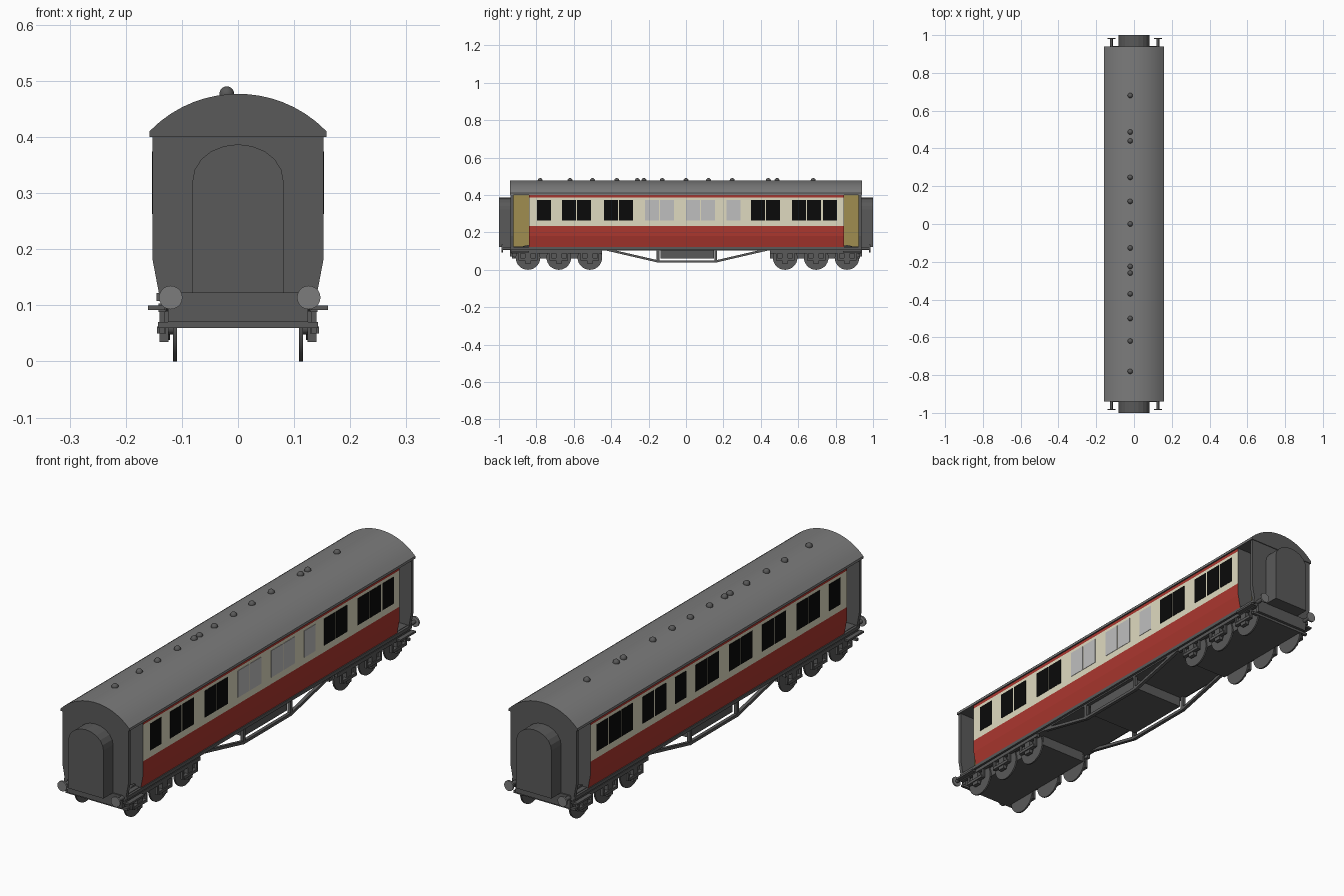
import bpy, bmesh, math
from mathutils import Matrix

if "Cube" in bpy.data.objects:
    bpy.data.objects.remove(bpy.data.objects["Cube"])


def mat(name, r, g, b):
    m = bpy.data.materials.new(name)
    m.diffuse_color = (r, g, b, 1)
    m.use_nodes = True
    m.node_tree.nodes["Principled BSDF"].inputs["Base Color"].default_value = m.diffuse_color
    return m


DARK = mat("dark_grey", 0.10, 0.10, 0.10)
ROOF = mat("roof_grey", 0.20, 0.20, 0.20)
RED = mat("red", 0.41, 0.038, 0.028)
CREAM = mat("cream", 0.74, 0.70, 0.53)
GOLD = mat("gold_brown", 0.35, 0.27, 0.08)
BLACK = mat("black_glass", 0.003, 0.003, 0.003)
PALE = mat("pale_glass", 0.52, 0.52, 0.52)


def finish(name, bm, mats, smooth=False):
    bmesh.ops.recalc_face_normals(bm, faces=bm.faces)
    me = bpy.data.meshes.new(name)
    bm.to_mesh(me)
    bm.free()
    for m in mats:
        me.materials.append(m)
    ob = bpy.data.objects.new(name, me)
    bpy.context.collection.objects.link(ob)
    if smooth:
        bpy.ops.object.select_all(action='DESELECT')
        ob.select_set(True)
        bpy.context.view_layer.objects.active = ob
        bpy.ops.object.shade_smooth_by_angle(angle=math.radians(35))
    return ob


def add_box(bm, x0, x1, y0, y1, z0, z1):
    m = Matrix.Translation(((x0 + x1) / 2, (y0 + y1) / 2, (z0 + z1) / 2))
    m = m @ Matrix.Diagonal((abs(x1 - x0), abs(y1 - y0), abs(z1 - z0), 1))
    bmesh.ops.create_cube(bm, size=1, matrix=m)


def boxes(name, items, m):
    bm = bmesh.new()
    for it in items:
        add_box(bm, *it)
    return finish(name, bm, [m])


def prism(name, pts, y0, y1, mats, rule=None, smooth=False):
    """Extrude an (x, z) outline along y; rule picks a material per face."""
    bm = bmesh.new()
    a = [bm.verts.new((x, y0, z)) for x, z in pts]
    b = [bm.verts.new((x, y1, z)) for x, z in pts]
    n = len(pts)
    bm.faces.new(a)
    bm.faces.new(b[::-1])
    for i in range(n):
        bm.faces.new((a[i], b[i], b[(i + 1) % n], a[(i + 1) % n]))
    bm.normal_update()
    if rule:
        for f in bm.faces:
            f.material_index = rule(f)
    return finish(name, bm, mats, smooth)


def add_cyl(bm, r, d, loc, axis, seg=24, r2=None):
    rot = Matrix.Rotation(math.pi / 2, 4, 'Y' if axis == 'X' else 'X')
    bmesh.ops.create_cone(bm, cap_ends=True, segments=seg, radius1=r,
                          radius2=r if r2 is None else r2, depth=d,
                          matrix=Matrix.Translation(loc) @ rot)


def mirrored(half):
    return half + [(-x, z) for x, z in half[::-1]]


# Body: tapered lower side, colour bands by height
side = [(0.141, 0.122), (0.152, 0.18), (0.152, 0.235), (0.152, 0.387), (0.152, 0.402)]


def band(f):
    if abs(f.normal.x) < 0.5:
        return 0
    return 2 if 0.235 < f.calc_center_median().z < 0.387 else 1


prism("body", mirrored(side), -0.84, 0.845, [DARK, RED, CREAM], band)

# Open vestibules: outer end walls and recessed inner doors
for s, tag in ((-1, "front"), (1, "back")):
    prism(tag + "_end_wall", mirrored(side), s * 0.922, s * 0.937, [DARK])
    boxes(tag + "_vestibule_doors", [(-0.08, 0.08, s * 0.84, s * 0.923, 0.122, 0.402)], GOLD)

# Arched roof with darker end faces
R = 0.22
top = [(0.158 - 0.158 * i / 8) for i in range(9)]
roof_half = [(0.158, 0.40)] + [(x, 0.477 - R + math.sqrt(R * R - x * x)) for x in top]
roof_pts = roof_half + [(-x, z) for x, z in roof_half[-2::-1]]
prism("roof", roof_pts, -0.94, 0.94, [ROOF, DARK],
      lambda f: 1 if abs(f.normal.y) > 0.9 or f.normal.z < -0.9 or f.calc_center_median().z < 0.403 else 0, True)

# Roof ventilators
bm = bmesh.new()
for y in (-0.78, -0.62, -0.5, -0.37, -0.26, -0.225, -0.127, 0, 0.12, 0.247, 0.44, 0.487, 0.68):
    bmesh.ops.create_uvsphere(bm, u_segments=14, v_segments=8, radius=0.0135,
                              matrix=Matrix.Translation((-0.02, y, 0.477)))
finish("roof_vents", bm, [DARK], True)

# Windows: same layout on both sides, the middle right ones are pale
starts = [-0.797, -0.663, -0.582, -0.438, -0.358, -0.219, -0.139, 0.001, 0.081, 0.217,
          0.348, 0.428, 0.567, 0.648, 0.732]


def panes(sx, ys):
    return [(sx * 0.148, sx * 0.1535, y, y + 0.074, 0.263, 0.374) for y in ys]


boxes("left_windows", panes(-1, starts), BLACK)
boxes("right_windows", panes(1, starts[:5] + starts[10:]), BLACK)
boxes("right_pale_windows", panes(1, starts[5:10]), PALE)

# Arched gangway at each end
arch = [(0.081, 0.122), (0.081, 0.322)]
arch += [(0.081 * math.cos(a), 0.322 + 0.065 * math.sin(a))
         for a in [math.pi / 2 * i / 5 for i in range(1, 6)]]
arch += [(-x, z) for x, z in arch[-2::-1]]
for s, tag in ((-1, "front"), (1, "back")):
    prism(tag + "_gangway", arch, s * 0.93, s * 1.0, [DARK])

# Underframe floor, buffer beams and door steps
boxes("underframe", [(-0.135, 0.135, -0.937, 0.937, 0.102, 0.124)]
      + [(sx * 0.125, sx * 0.145, -0.937, 0.937, 0.108, 0.122) for sx in (-1, 1)], DARK)
boxes("buffer_beams", [(-0.125, 0.125, s * 0.925, s * 0.942, 0.07, 0.123) for s in (-1, 1)], DARK)
boxes("door_steps", [(sx * 0.13, sx * 0.16, s * 0.84, s * 0.94, 0.092, 0.1)
                     for s in (-1, 1) for sx in (-1, 1)], DARK)

# Buffers
shanks, heads = bmesh.new(), bmesh.new()
for s in (-1, 1):
    for x in (-0.12, 0.126):
        add_cyl(shanks, 0.008, 0.05, (x, s * 0.958, 0.114), 'Y', 12)
        add_cyl(heads, 0.021, 0.007, (x, s * 0.982, 0.114), 'Y', 20)
finish("buffer_shanks", shanks, [DARK], True)
finish("buffer_heads", heads, [ROOF], True)

# Six-wheel bogies
for s, tag in ((-1, "front"), (1, "back")):
    ys = [s * y + 0.008 for y in (0.853, 0.688, 0.522)]
    boxes(tag + "_bogie_frame",
          [(-0.106, 0.106, s * 0.45, s * 0.925, 0.06, 0.105),
           (-0.143, 0.143, s * 0.918, s * 0.93, 0.06, 0.07)]
          + [(sx * 0.128, sx * 0.142, s * 0.45, s * 0.935, 0.088, 0.103) for sx in (-1, 1)], DARK)
    wheels, axle_boxes = bmesh.new(), bmesh.new()
    for y in ys:
        for sx in (-1, 1):
            add_cyl(wheels, 0.066, 0.007, (sx * 0.112, y, 0.066), 'X', 28)
            add_cyl(wheels, 0.012, 0.02, (sx * 0.12, y, 0.06), 'X', 12)
            # Axle box, hangers and leaf spring
            add_box(axle_boxes, sx * 0.124, sx * 0.14, y - 0.016, y + 0.016, 0.035, 0.09)
            add_box(axle_boxes, sx * 0.128, sx * 0.144, y - 0.045, y + 0.045, 0.05, 0.062)
            for k in (-1, 1):
                add_box(axle_boxes, sx * 0.13, sx * 0.14, y + k * 0.045 - 0.005,
                        y + k * 0.045 + 0.005, 0.05, 0.09)
    finish(tag + "_wheels", wheels, [DARK], True)
    finish(tag + "_axle_boxes", axle_boxes, [DARK])

# Equipment box between the trusses
boxes("equipment_box", [(-0.12, 0.12, -0.135, 0.15, 0.06, 0.105)], DARK)

# Truss rods on both sides
path = [(-0.44, 0.112), (-0.15, 0.045), (0.16, 0.045), (0.45, 0.112)]
bm = bmesh.new()
for sx in (-1, 1):
    for (ya, za), (yb, zb) in zip(path, path[1:]):
        ln, ang = math.hypot(yb - ya, zb - za), math.atan2(zb - za, yb - ya)
        m = (Matrix.Translation((sx * 0.128, (ya + yb) / 2, (za + zb) / 2))
             @ Matrix.Rotation(ang, 4, 'X') @ Matrix.Diagonal((0.014, ln + 0.01, 0.012, 1)))
        bmesh.ops.create_cube(bm, size=1, matrix=m)
    for y in (-0.15, 0.16):
        add_box(bm, sx * 0.121, sx * 0.135, y - 0.007, y + 0.007, 0.045, 0.11)
finish("truss_rods", bm, [DARK])
